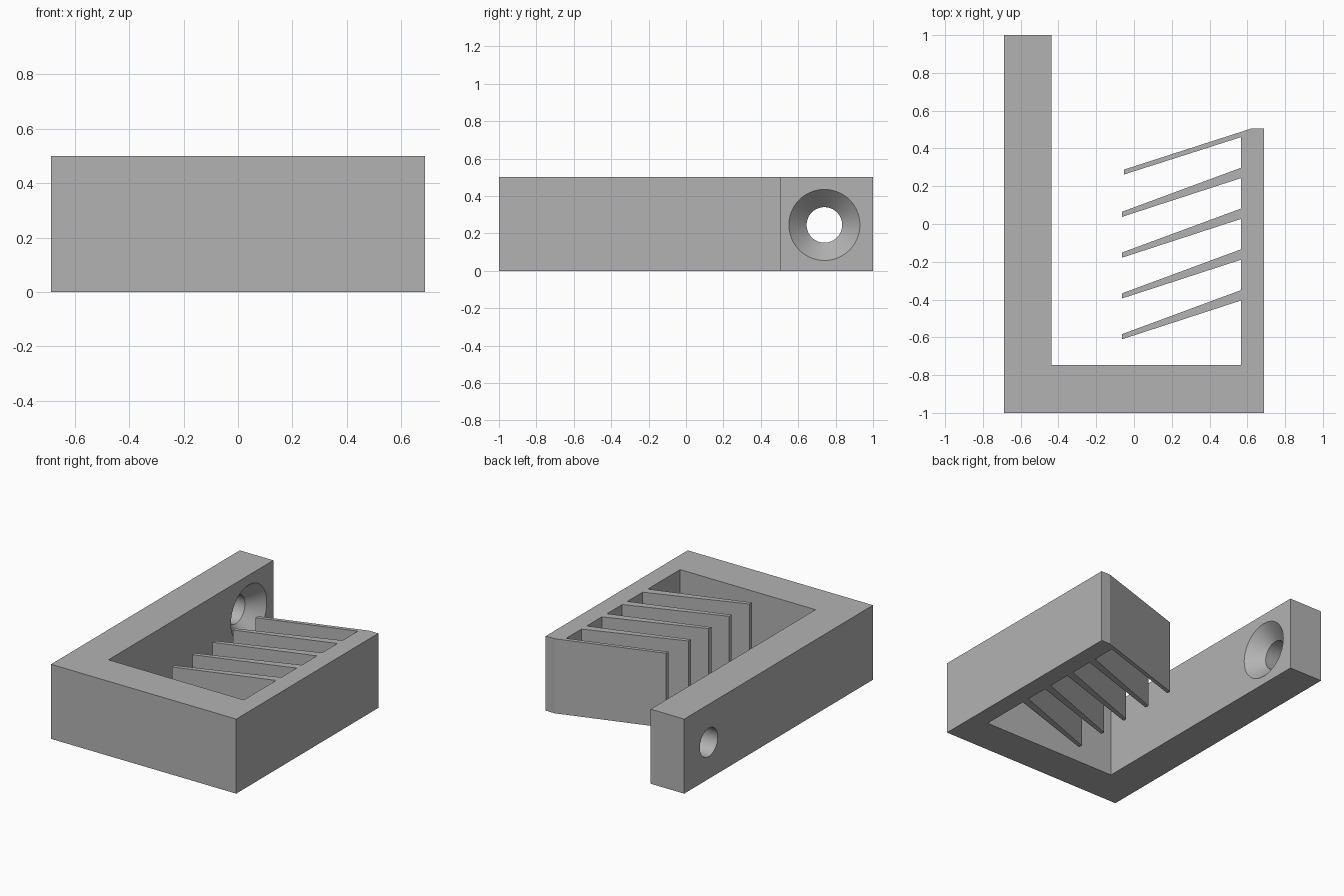
import bpy, bmesh, math
from mathutils import Matrix, Vector

cube = bpy.data.objects.get("Cube")
if cube:
    bpy.data.objects.remove(cube, do_unlink=True)

HEIGHT = 0.5
grey = bpy.data.materials.new("plain grey")
grey.use_nodes = True
colour = (0.45, 0.45, 0.45, 1)
grey.diffuse_color = colour
grey.node_tree.nodes["Principled BSDF"].inputs["Base Color"].default_value = colour


def make_object(name, bm):
    bmesh.ops.recalc_face_normals(bm, faces=bm.faces)
    mesh = bpy.data.meshes.new(name)
    bm.to_mesh(mesh)
    bm.free()
    mesh.materials.append(grey)
    obj = bpy.data.objects.new(name, mesh)
    bpy.context.collection.objects.link(obj)
    return obj


# Plan outline: long mounting arm, base bar and short wall with slanted fins
outline = [(-0.687, 1), (-0.687, -1), (0.687, -1), (0.687, 0.505), (0.62, 0.505),
           (-0.053, 0.288), (-0.053, 0.262), (0.567, 0.46)]
for i in reversed(range(4)):
    y = 0.216 * i
    outline += [(0.567, y - 0.35), (-0.063, y - 0.583),
                (-0.063, y - 0.61), (0.567, y - 0.405)]
outline += [(0.567, -0.747), (-0.438, -0.747), (-0.438, 1)]

bm = bmesh.new()
face = bm.faces.new([bm.verts.new((x, y, 0)) for x, y in outline])
top = bmesh.ops.extrude_face_region(bm, geom=[face])["geom"]
bmesh.ops.translate(bm, vec=(0, 0, HEIGHT),
                    verts=[v for v in top if isinstance(v, bmesh.types.BMVert)])
bracket = make_object("finned_bracket", bm)

# Countersunk screw hole cutter, spun around the x axis
bm = bmesh.new()
profile = [(-0.8, 0), (-0.8, 0.095), (-0.533, 0.095), (-0.438, 0.19), (-0.4, 0.228), (-0.4, 0)]
verts = [bm.verts.new((x, 0, r)) for x, r in profile]
edges = [bm.edges.new(pair) for pair in zip(verts, verts[1:])]
bmesh.ops.spin(bm, geom=verts + edges, cent=(0, 0, 0), axis=(1, 0, 0),
               angle=math.tau, steps=64)
bmesh.ops.remove_doubles(bm, verts=bm.verts, dist=0.0005)
bmesh.ops.transform(bm, matrix=Matrix.Translation(Vector((0, 0.74, 0.245))), verts=bm.verts)
cutter = make_object("screw_hole_cutter", bm)
cutter.hide_render = True

# Cut the hole and shade its walls smoothly
cut = bracket.modifiers.new("screw hole", 'BOOLEAN')
cut.operation = 'DIFFERENCE'
cut.solver = 'EXACT'
cut.object = cutter
bpy.ops.object.select_all(action='DESELECT')
bracket.select_set(True)
bpy.context.view_layer.objects.active = bracket
bpy.ops.object.modifier_apply(modifier=cut.name)
bpy.data.objects.remove(cutter, do_unlink=True)
bpy.ops.object.shade_smooth_by_angle(angle=math.radians(15))
